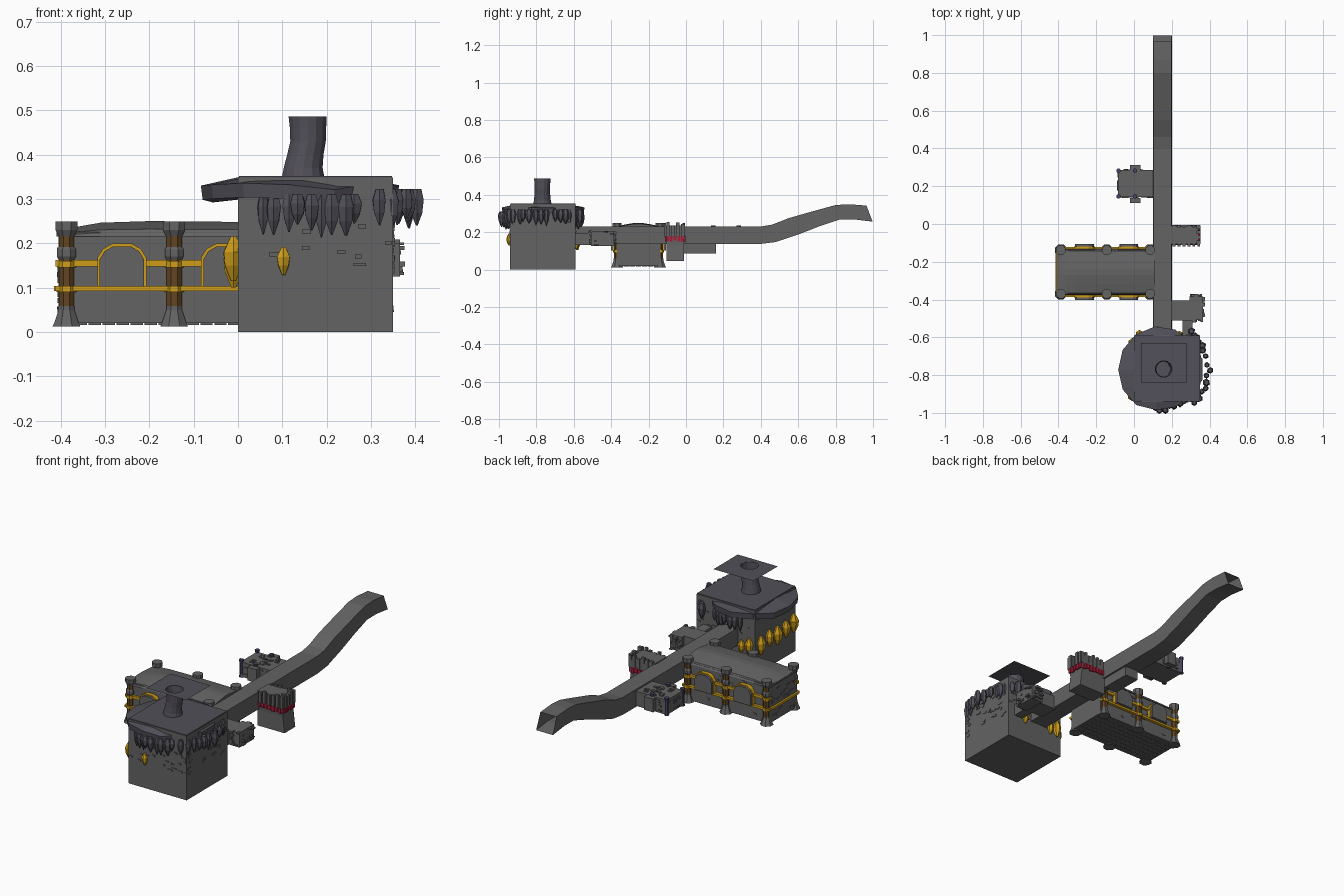
import bpy, bmesh, random
from math import sin, cos, pi, tau
from mathutils import Vector

if "Cube" in bpy.data.objects:
    bpy.data.objects.remove(bpy.data.objects["Cube"])

random.seed(4)


def material(name, r, g, b):
    m = bpy.data.materials.new(name)
    m.diffuse_color = (r, g, b, 1)
    m.use_nodes = True
    m.node_tree.nodes["Principled BSDF"].inputs["Base Color"].default_value = m.diffuse_color
    return m


STONE = material("stone", .125, .125, .125)
SLATE = material("slate", .085, .08, .10)
GOLD = material("gold", .62, .34, .01)
WOOD = material("wood", .12, .06, .015)
RED = material("red", .40, .01, .04)
BLUE = material("blue", .06, .06, .14)


def finish(name, bm, mat, recalc=True):
    if recalc:
        bmesh.ops.recalc_face_normals(bm, faces=bm.faces)
    me = bpy.data.meshes.new(name)
    bm.to_mesh(me)
    bm.free()
    me.materials.append(mat)
    o = bpy.data.objects.new(name, me)
    bpy.context.collection.objects.link(o)
    return o


def add_loft(bm, rings, caps=True):
    vs = [[bm.verts.new(p) for p in r] for r in rings]
    n = len(vs[0])
    for a, b in zip(vs, vs[1:]):
        for i in range(n):
            bm.faces.new((a[i], a[(i + 1) % n], b[(i + 1) % n], b[i]))
    if caps:
        bm.faces.new(vs[0][::-1])
        bm.faces.new(vs[-1])


def add_box(bm, x0, x1, y0, y1, z0, z1):
    add_loft(bm, [[(x0, y0, z), (x1, y0, z), (x1, y1, z), (x0, y1, z)] for z in (z0, z1)])


def boxes(name, items, mat=STONE):
    bm = bmesh.new()
    for b in items:
        add_box(bm, *b)
    return finish(name, bm, mat)


def loft(name, rings, mat=STONE, caps=True):
    bm = bmesh.new()
    add_loft(bm, rings, caps)
    return finish(name, bm, mat)


def circle(x, y, z, r, n=8, jitter=0):
    out = []
    for i in range(n):
        q = r * (1 + random.uniform(-jitter, jitter))
        a = tau * (i + .5) / n
        out.append((x + q * cos(a), y + q * sin(a), z))
    return out


def lathe(name, x, y, prof, mat=STONE, n=8):
    return loft(name, [circle(x, y, z, r, n) for r, z in prof], mat)


def rough_bricks(name, x0, x1, y0, y1, z0, z1, count, sides, depth=.006):
    """Thin bricks standing proud of the chosen walls."""
    items = []
    for _ in range(count):
        s = random.choice(sides)
        w, h, d = random.uniform(.012, .03), random.uniform(.006, .012), random.uniform(.002, depth)
        z = random.uniform(z0, z1 - h)
        if s in "lr":
            y = random.uniform(y0, y1 - w)
            x = x0 if s == "l" else x1
            items.append((x - d, x + d, y, y + w, z, z + h))
        else:
            x = random.uniform(x0, x1 - w)
            y = y0 if s == "f" else y1
            items.append((x, x + w, y - d, y + d, z, z + h))
    boxes(name, items)


# Cavern block
boxes("cavern_block", [(0, .35, -.94, -.59, 0, .348)])
rough_bricks("cavern_bricks", 0, .35, -.94, -.59, .13, .30, 90, "frb", .004)
boxes("cavern_ceiling", [(.002, .348, -.938, -.592, .34, .352)], SLATE)

# Uneven rock ledge around the cavern top
CX, CY = .14, -.77
N = 13
inner, top, outer_t, outer_b, under = [], [], [], [], []
for i in range(N):
    a = tau * i / N + .25
    d = Vector((cos(a), sin(a)))
    R = .225 + random.uniform(-.012, .006)
    dz = random.uniform(-.008, .008)
    for ring, r, z in ((top, .13, .351), (outer_t, R, .328 + dz), (outer_b, R - .004, .296 + dz), (under, .14, .305)):
        ring.append((CX + d.x * r, CY + d.y * r, z))
loft("rock_ledge", [under, outer_b, outer_t, top], SLATE)

# Stalactites hanging round the ledge
bm = bmesh.new()
for i in range(46):
    a = tau * i / 46 + random.uniform(-.04, .04)
    right = cos(a) > .6
    if pi * .62 < a < pi * 1.33:
        continue
    r = random.uniform(.235, .255) if right else random.uniform(.195, .218)
    x, y = CX + .01 + r * cos(a), CY + r * sin(a)
    w, h = random.uniform(.013, .021), random.uniform(.065, .10)
    t = .322 if right else .31
    add_loft(bm, [circle(x, y, t, w * .6, 6, .1), circle(x, y, t - h * .3, w, 6, .1),
                  circle(x, y, t - h * .65, w * .8, 6, .1), circle(x, y, t - h, w * .12, 6)])
finish("stalactites", bm, SLATE)

# Gold crystals on the cavern walls
bm = bmesh.new()
spots = [(.103, -.945, .16, .032), (-.01, -.91, .165, .05), (-.012, -.84, .16, .045), (-.01, -.77, .15, .05),
         (-.012, -.70, .165, .045), (-.01, -.63, .15, .05), (.03, -.582, .15, .045), (.075, -.582, .14, .035),
         (.24, -.585, .15, .04)]
for x, y, z, h in spots:
    w = h * .5
    add_loft(bm, [circle(x, y, z - h, w * .25, 6), circle(x, y, z - h * .3, w * .85, 6, .1),
                  circle(x, y, z + h * .3, w, 6, .1), circle(x, y, z + h, w * .3, 6)])
finish("gold_crystals", bm, GOLD)

# Bent shaft up to a ground sheet with a round hole
shaft = [(.147, .345, .050), (.147, .37, .045), (.152, .40, .042), (.158, .43, .041), (.158, .46, .042), (.157, .486, .044)]
loft("shaft", [circle(x, -.768, z, r, 14) for x, z, r in shaft], SLATE, caps=False)
hole = circle(.157, -.768, .486, .044, 16)
square = []
for x, y, z in hole:
    dx, dy = x - .157, y + .768
    k = max(abs(dx), abs(dy))
    # snap the ring to the sheet outline, moving diagonal points into corners
    sx, sy = dx / k, dy / k
    sx = round(sx * 2) / 2 if abs(sx) < .6 else (1 if sx > 0 else -1)
    sy = round(sy * 2) / 2 if abs(sy) < .6 else (1 if sy > 0 else -1)
    square.append((.157 + .12 * sx, -.735 + .104 * sy, .486))
bm = bmesh.new()
add_loft(bm, [hole, square], caps=False)
bmesh.ops.remove_doubles(bm, verts=bm.verts, dist=1e-5)
finish("ground_sheet", bm, SLATE)

# Corridor: open tube that climbs at the back (top y, top z, bottom y, bottom z)
path = [(-.6, .23, -.6, .137), (0, .23, 0, .137), (.40, .23, .40, .137), (.46, .24, .48, .147), (.55, .275, .60, .187),
        (.68, .312, .71, .23), (.80, .345, .82, .267), (.87, .349, .90, .268), (.965, .342, .998, .256)]
loft("corridor", [[(.10, by, bz), (.20, by, bz), (.198, ty, tz), (.102, ty, tz)] for ty, tz, by, bz in path], caps=False)
boxes("corridor_underfloor", [(.11, .19, -.01, .16, .085, .14)])

# Pillared hall with vaulted roof
boxes("hall_walls", [(-.405, .11, -.37, -.138, .02, .225)])
vault = [(-.375, .215), (-.365, .232), (-.32, .242), (-.27, .25), (-.24, .25), (-.19, .242), (-.143, .232), (-.133, .215)]
loft("hall_roof", [[(x, y, .215 + (z - .215) * k) for y, z in vault]
                   for x, k in ((-.41, .3), (-.36, .65), (-.31, .9), (-.2, 1), (0, .95), (.11, .85))])
tiles = []
for i in range(16):
    for j in range(7):
        x, y = -.40 + i * .0315, -.366 + j * .0325
        tiles.append((x, x + .028, y, y + .029, .016, .022))
boxes("hall_floor_tiles", tiles)
rough_bricks("hall_bricks", -.405, .11, -.37, -.138, .03, .22, 70, "fbl", .003)


def arch(name, x, w, y0, y1, z0, z1, mat):
    h = z1 - z0
    prof = [(-w, z0), (w, z0), (w, z0 + h * .68), (w * .78, z0 + h * .88), (w * .4, z1),
            (-w * .4, z1), (-w * .78, z0 + h * .88), (-w, z0 + h * .68)]
    loft(name, [[(x + a, y, z) for a, z in prof] for y in (y0, y1)], mat)


for side, y, s in (("front", -.368, -1), ("back", -.14, 1)):
    boxes(f"hall_rails_{side}", [(-.412, .11, *sorted((y, y + s * .018)), .092, .104),
                                 (-.412, .11, *sorted((y, y + s * .014)), .148, .162)], GOLD)
    for i, x in enumerate((-.262, -.028)):
        arch(f"alcove_{side}_{i}", x, .05, y, y + s * .034, .102, .193, STONE)
        arch(f"alcove_trim_{side}_{i}", x, .055, y, y + s * .022, .102, .199, GOLD)
    for i, x in enumerate((-.387, -.144, .085)):
        n = f"hall_pillar_{side}_{i}"
        py = y + s * .001
        lathe(n + "_base", x, py, [(.034, .012), (.030, .02), (.019, .05), (.019, .058)])
        lathe(n + "_shaft", x, py, [(.0185, .055), (.0185, .225)], WOOD)
        lathe(n + "_collar", x, py, [(.019, .163), (.023, .17), (.023, .186), (.019, .192)])
        lathe(n + "_capital", x, py, [(.019, .215), (.027, .23), (.027, .249)])
        lathe(n + "_ring_low", x, py, [(.024, .09), (.024, .104)], GOLD)
        lathe(n + "_ring_high", x, py, [(.023, .145), (.023, .16)], GOLD)
boxes("hall_end_rail", [(-.415, -.404, -.37, -.138, .092, .104)], GOLD)

# Side tower with red band and slatted crown
loft("side_tower", [[(.19, -.058 - w, z), (x, -.058 - w, z), (x, -.058 + w, z), (.19, -.058 + w, z)]
                    for z, w, x in ((.045, .046, .352), (.13, .046, .342), (.18, .05, .342), (.235, .048, .342))])
slats = []
for i in range(6):
    x = .205 + i * .026
    for y in (-.112, -.012):
        slats.append((x, x + .015, y - .006, y + .006, .178, random.uniform(.232, .25)))
for i in range(4):
    y = -.105 + i * .026
    slats.append((.332, .352, y, y + .018, .178, random.uniform(.235, .256)))
boxes("tower_crown", slats)
band = []
for i in range(7):
    x = .195 + i * .0205
    z = .145 + random.uniform(0, .01)
    band += [(x, x + .016, -.112, -.105, z, z + .028), (x, x + .016, -.011, -.004, z, z + .028)]
for i in range(5):
    y = -.108 + i * .0205
    z = .145 + random.uniform(0, .01)
    band.append((.34, .35, y, y + .016, z, z + .028))
boxes("tower_red_band", band, RED)

# Left side room with blue corner posts
boxes("left_room", [(-.085, .105, .143, .285, .142, .222)])
rough_bricks("left_room_bricks", -.085, .105, .143, .285, .15, .215, 30, "fbl")
boxes("left_room_roof_stones", [(x, x + .022, y, y + .012, .22, .227) for x, y in
                                [(random.uniform(-.07, .06), random.uniform(.15, .27)) for _ in range(14)]])
for i, (x, y) in enumerate([(-.082, .146), (-.082, .282), (.005, .146), (.005, .282)]):
    lathe(f"left_room_post_{i}", x, y, [(.013, .14), (.009, .155), (.009, .215), (.013, .235)], BLUE, 6)
for s, y in (("front", .125), ("back", .3)):
    boxes(f"left_room_niche_{s}", [(-.022, .034, y - .013, y + .013, .15, .222)])

# Broken cell on the right, joined to the cavern
boxes("right_cell", [(.19, .31, -.51, -.405, .13, .205), (.295, .365, -.508, -.385, .125, .205)])
boxes("cell_passage", [(.257, .31, -.60, -.50, .132, .195)])
rough_bricks("cell_rubble", .29, .366, -.51, -.38, .12, .21, 30, "frb", .012)
